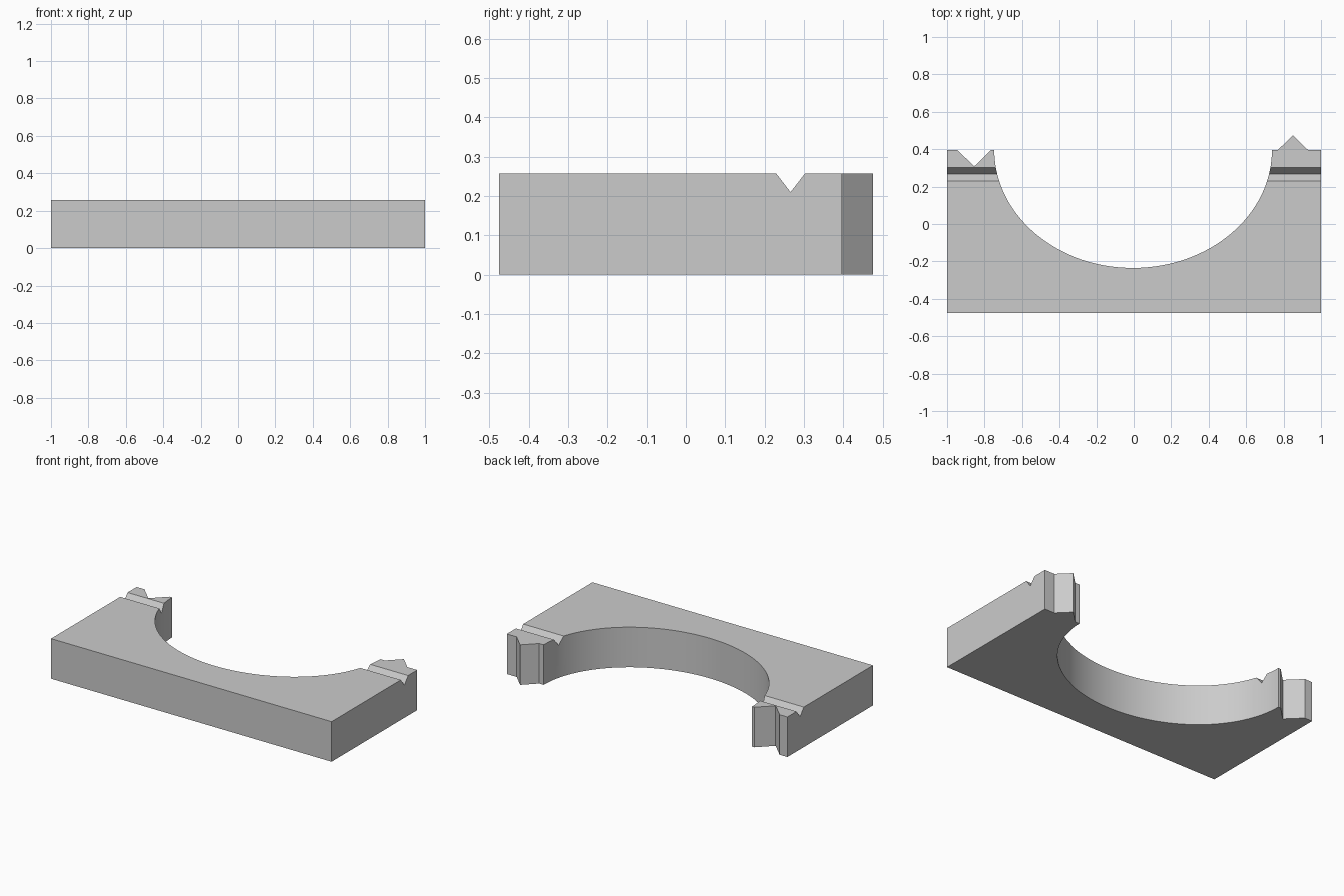
import bpy, bmesh
from math import cos, sin, pi, radians

cube = bpy.data.objects.get("Cube")
if cube:
    bpy.data.objects.remove(cube, do_unlink=True)

HEIGHT, FRONT, BACK = 0.258, -0.475, 0.396

grey = bpy.data.materials.new("plain grey")
grey.use_nodes = True
colour = (0.6, 0.6, 0.6, 1)
grey.diffuse_color = colour
grey.node_tree.nodes["Principled BSDF"].inputs["Base Color"].default_value = colour


def prism(name, points, offset):
    """Extrude a closed outline of 3D points along offset."""
    bm = bmesh.new()
    face = bm.faces.new([bm.verts.new(p) for p in points])
    result = bmesh.ops.extrude_face_region(bm, geom=[face], use_keep_orig=True)
    moved = [v for v in result["geom"] if isinstance(v, bmesh.types.BMVert)]
    bmesh.ops.translate(bm, verts=moved, vec=offset)
    bmesh.ops.recalc_face_normals(bm, faces=bm.faces)
    mesh = bpy.data.meshes.new(name)
    bm.to_mesh(mesh)
    bm.free()
    obj = bpy.data.objects.new(name, mesh)
    bpy.context.collection.objects.link(obj)
    mesh.materials.append(grey)
    return obj


# Half bearing block: tab on the left arm, notch in the right arm, round recess
STEPS = 72
recess = [(-0.005 + 0.743 * cos(pi * i / STEPS), BACK - 0.631 * sin(pi * i / STEPS))
          for i in range(STEPS + 1)]
tab = [(0.93, BACK), (0.85, 0.475), (0.77, BACK)]
notch = [(-0.765, BACK), (-0.855, 0.308), (-0.945, BACK)]
outline = [(-1, FRONT), (1, FRONT), (1, BACK)] + tab + recess + notch + [(-1, BACK)]
block = prism("half_ring_block", [(x, y, 0) for x, y in outline], (0, 0, HEIGHT))

# V groove across the top of both arms
over = 0.02
slope = 0.037 / 0.048
half = 0.037 + over * slope
groove = prism("groove_cutter",
               [(-1.1, 0.266 - half, HEIGHT + over), (-1.1, 0.266, 0.21),
                (-1.1, 0.266 + half, HEIGHT + over)], (2.2, 0, 0))
groove.hide_render = True
groove.hide_set(True)
cut = block.modifiers.new("groove", "BOOLEAN")
cut.operation = "DIFFERENCE"
cut.solver = "EXACT"
cut.object = groove

# Bake the cut, then smooth only the curved recess wall
bpy.ops.object.select_all(action="DESELECT")
block.select_set(True)
bpy.context.view_layer.objects.active = block
bpy.ops.object.modifier_apply(modifier=cut.name)
bpy.data.objects.remove(groove, do_unlink=True)
bpy.ops.object.shade_smooth_by_angle(angle=radians(20))
